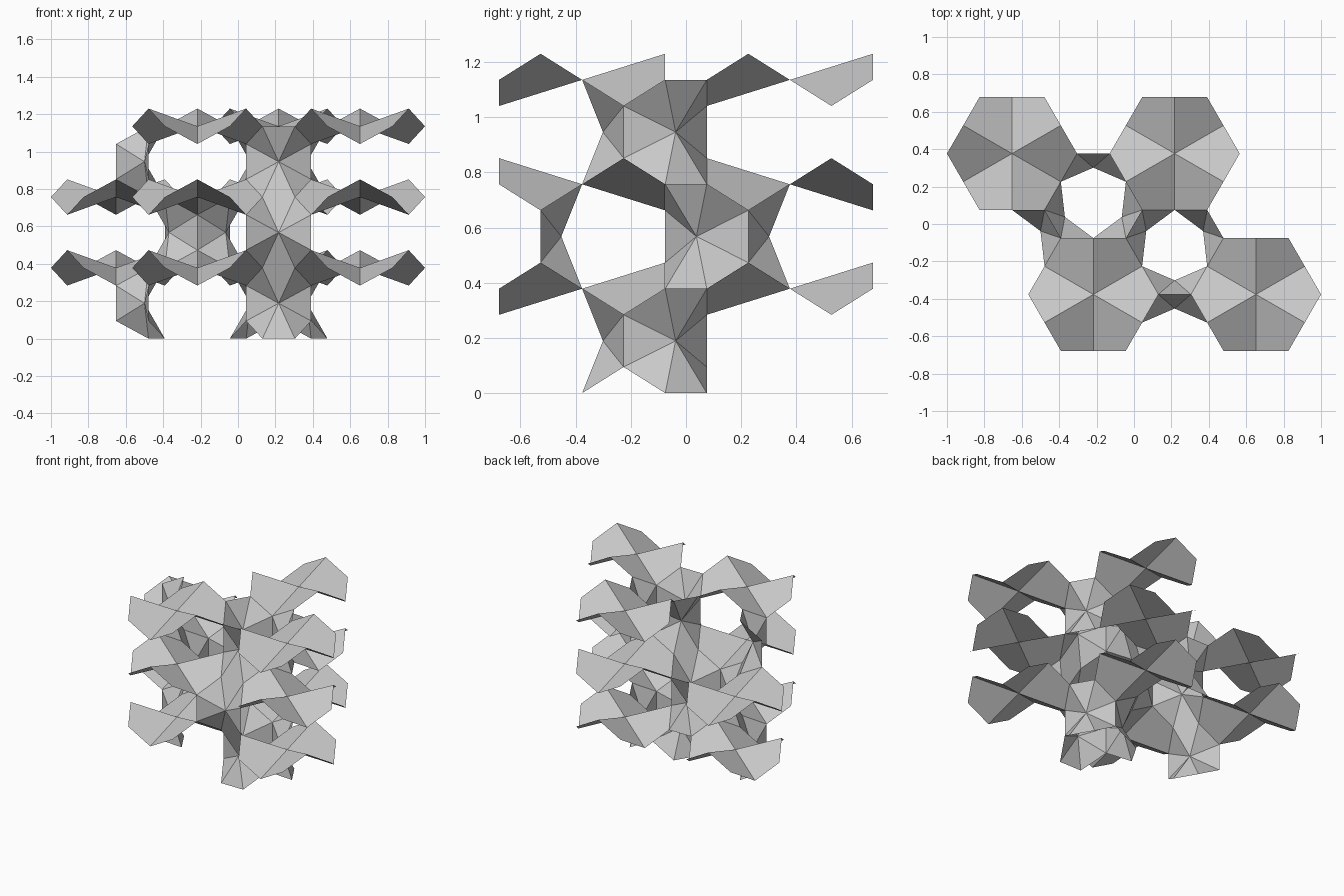
import bpy
import bmesh
from math import cos, sin, pi, atan2, sqrt
from mathutils import Vector

if "Cube" in bpy.data.objects:
    bpy.data.objects.remove(bpy.data.objects["Cube"])

R = 1 / 2.875          # corner radius of a hexagonal panel
SPACING = 2.5 * R      # distance between neighbouring columns
LAYER = 0.3785         # height of one storey
APOTHEM = R * sqrt(3) / 2

grey = bpy.data.materials.new("plain grey")
grey.use_nodes = True
color = (0.58, 0.58, 0.58, 1)
grey.diffuse_color = color
grey.node_tree.nodes["Principled BSDF"].inputs["Base Color"].default_value = color


def fan_mesh(name, centre, ring, step):
    """Faces from a centre point to each stretch of a closed ring."""
    bm = bmesh.new()
    c = bm.verts.new(centre)
    vs = [bm.verts.new(p) for p in ring]
    n = len(vs)
    for i in range(0, n, step):
        bm.faces.new([c] + [vs[(i + k) % n] for k in range(step + 1)])
    mesh = bpy.data.meshes.new(name)
    bm.to_mesh(mesh)
    bm.free()
    mesh.materials.append(grey)
    return mesh


def place(name, mesh, location, rotation):
    ob = bpy.data.objects.new(name, mesh)
    ob.location = location
    ob.rotation_euler = rotation
    bpy.context.collection.objects.link(ob)


# Saddle panel: edge midpoints alternate low and high, corners stay level
rim = []
for i in range(6):
    mid = pi / 6 + i * pi / 3
    corner = mid + pi / 6
    height = LAYER / 4 * (1 if i % 2 else -1)
    rim.append((APOTHEM * cos(mid), APOTHEM * sin(mid), height))
    rim.append((R * cos(corner), R * sin(corner), 0))
panel = fan_mesh("saddle_panel", (0, 0, 0), rim, 2)


# Neck: eight triangles bulging to one side, joining two neighbouring columns
def neck_mesh(side):
    bulge = side * APOTHEM / 2
    half = [(R / 4, 0, 0), (R / 2, bulge, LAYER / 4),
            (R / 2, bulge, LAYER * 3 / 4), (R / 4, 0, LAYER)]
    other = [(-x, y, z) for x, y, z in half]
    return fan_mesh("neck", (0, bulge / 2, LAYER / 2), other + half[::-1], 1)


necks = [neck_mesh(1), neck_mesh(-1)]

# Columns: position and number of stacked panels
row = SPACING * sqrt(3) / 4
columns = {
    "back_right": (Vector((-0.75 * SPACING, row, 0)), 2),
    "back_left": (Vector((0.25 * SPACING, row, 0)), 3),
    "front_right": (Vector((-0.25 * SPACING, -row, 0)), 3),
    "front_left": (Vector((0.75 * SPACING, -row, 0)), 3),
}
for name, (pos, count) in columns.items():
    for level in range(count):
        place(f"{name}_panel_{level + 1}", panel,
              pos + Vector((0, 0, LAYER * (level + 1))), (0, pi * (level % 2), 0))

# Necks present on each storey
links = [
    ("front_right", "front_left", (0, 1, 2)),
    ("back_left", "front_right", (0, 1, 2)),
    ("front_right", "back_right", (0, 1, 2)),
    ("front_left", "back_left", (0, 2)),
    ("back_right", "back_left", (1,)),
]
for a, b, storeys in links:
    p, q = columns[a][0], columns[b][0]
    d = q - p
    for s in storeys:
        place(f"neck_{a}_to_{b}_{s + 1}", necks[s % 2],
              (p + q) / 2 + Vector((0, 0, LAYER * s)), (0, 0, atan2(d.y, d.x)))
